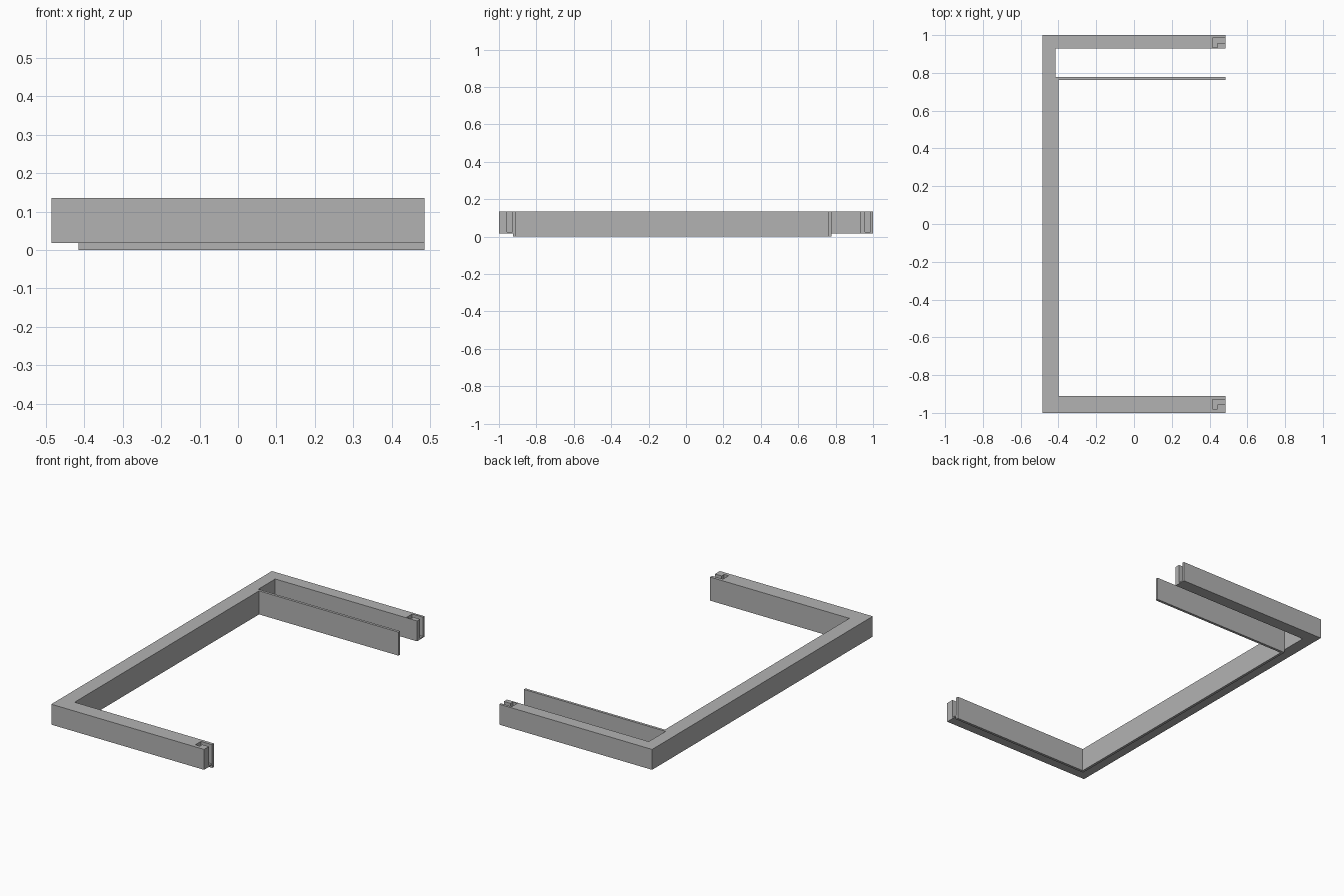
import bpy
import bmesh

default = bpy.data.objects.get("Cube")
if default:
    bpy.data.objects.remove(default, do_unlink=True)

GREY = (0.45, 0.45, 0.45, 1.0)
grey = bpy.data.materials.new("plain grey")
grey.use_nodes = True
grey.diffuse_color = GREY
grey.node_tree.nodes["Principled BSDF"].inputs["Base Color"].default_value = GREY


def prism(name, outline, bottom, top):
    """Extrude a plan outline between two heights."""
    bm = bmesh.new()
    base = bm.faces.new([bm.verts.new((x, y, bottom)) for x, y in outline])
    raised = bmesh.ops.extrude_face_region(bm, geom=[base])["geom"]
    verts = [v for v in raised if isinstance(v, bmesh.types.BMVert)]
    bmesh.ops.translate(bm, verts=verts, vec=(0, 0, top - bottom))
    bmesh.ops.recalc_face_normals(bm, faces=bm.faces)
    mesh = bpy.data.meshes.new(name)
    bm.to_mesh(mesh)
    bm.free()
    mesh.materials.append(grey)
    obj = bpy.data.objects.new(name, mesh)
    bpy.context.scene.collection.objects.link(obj)
    return obj


def u_outline(left, right, front_out, front_in, back_in, back_out, wall):
    """Three-sided plan outline, open towards +x."""
    return [(left, front_out), (right, front_out), (right, front_in),
            (wall, front_in), (wall, back_in), (right, back_in),
            (right, back_out), (left, back_out)]


END = 0.485
TOP = 0.135
STEP = 0.018

# Outer three-sided frame
frame = prism("outer_frame",
              u_outline(-END, END, -1, -0.925, 0.93, 1, -0.415), STEP, TOP)

# Thin inner lining, hanging slightly lower than the frame
prism("inner_lining",
      u_outline(-0.415, END, -0.925, -0.91, 0.762, 0.777, -0.40), 0, TOP)

# L-shaped connector slots in both arm ends, with a thin floor left below
for side, y in (("front", -0.928), ("back", 0.986)):
    slot = prism(side + "_slot_cutter",
                 [(0.415, y), (END + 0.05, y), (END + 0.05, y - 0.028),
                  (0.443, y - 0.028), (0.443, y - 0.051), (0.415, y - 0.051)],
                 0.025, TOP + 0.05)
    slot.hide_render = True
    cut = frame.modifiers.new(side + "_slot", "BOOLEAN")
    cut.operation = "DIFFERENCE"
    cut.solver = "EXACT"
    cut.object = slot
    bpy.context.view_layer.objects.active = frame
    bpy.ops.object.modifier_apply(modifier=cut.name)
    bpy.data.objects.remove(slot, do_unlink=True)
